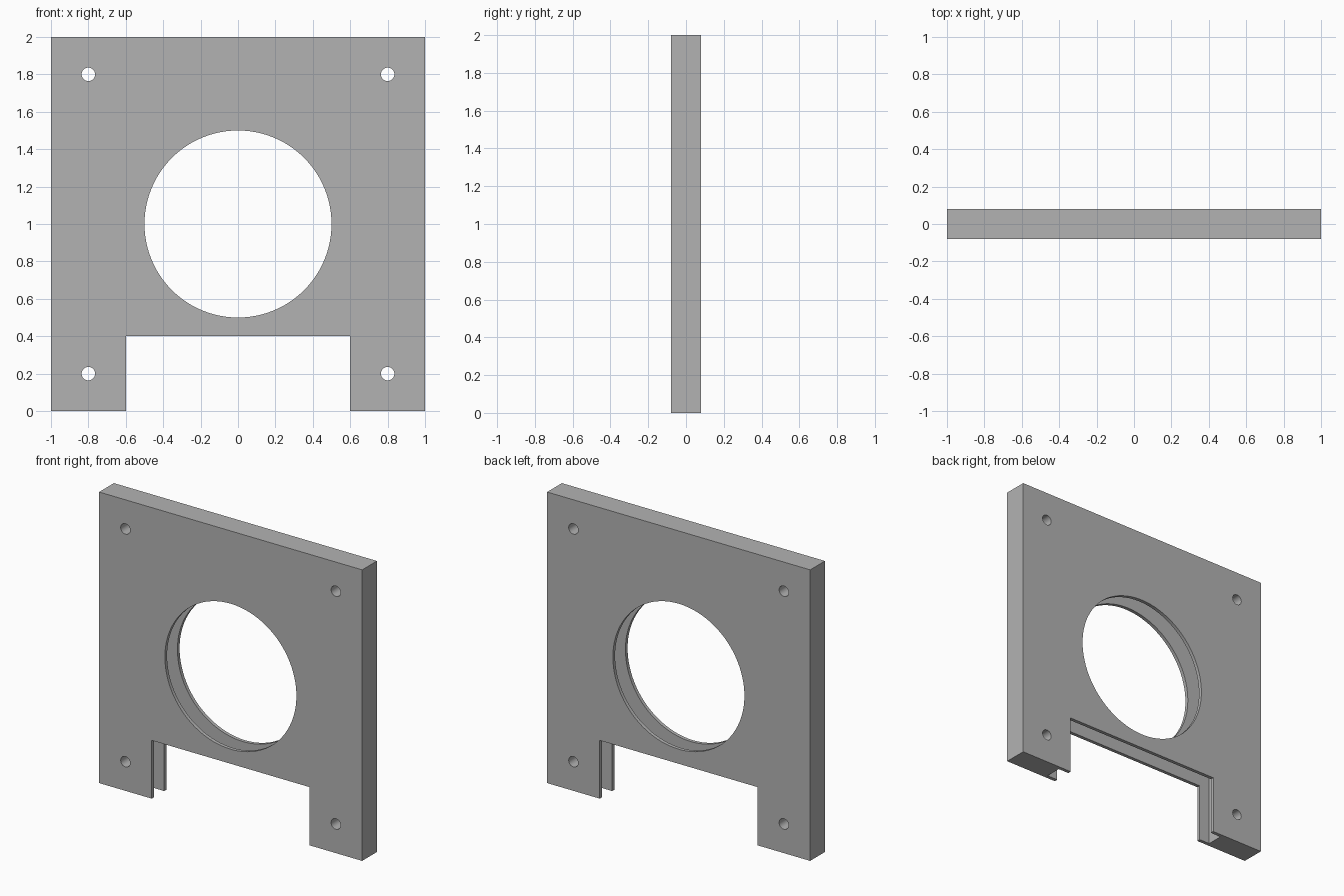
import bpy
import math

old = bpy.data.objects.get("Cube")
if old:
    bpy.data.objects.remove(old, do_unlink=True)

THICK = 0.16
LIP = 0.024          # wall left either side of the slider slot

grey = bpy.data.materials.new("plain grey")
grey.use_nodes = True
grey.diffuse_color = (0.45, 0.45, 0.45, 1)
grey.node_tree.nodes["Principled BSDF"].inputs["Base Color"].default_value = (0.45, 0.45, 0.45, 1)


def box(name, width, depth, bottom, top):
    bpy.ops.mesh.primitive_cube_add(size=1, location=(0, 0, (bottom + top) / 2))
    ob = bpy.context.object
    ob.name = name
    ob.scale = (width, depth, top - bottom)
    bpy.ops.object.transform_apply(location=True, rotation=False, scale=True)
    return ob


def rod(name, x, z, radius, sides):
    bpy.ops.mesh.primitive_cylinder_add(vertices=sides, radius=radius, depth=1,
                                        location=(x, 0, z), rotation=(math.pi / 2, 0, 0))
    ob = bpy.context.object
    ob.name = name
    return ob


# Square plate
plate = box("gate_body", 2, THICK, 0, 2)
plate.data.materials.append(grey)

# Notch, hidden slider slot, central port and corner screw holes
cutters = [
    box("notch_cutter", 1.2, 1, -0.5, 0.4),
    box("slot_cutter", 1.36, THICK - 2 * LIP, -0.4, 1.6),
    rod("port_cutter", 0, 1, 0.5, 96),
]
for x in (-0.8, 0.8):
    for z in (0.2, 1.8):
        cutters.append(rod("screw_hole_cutter", x, z, 0.036, 32))

bpy.ops.object.select_all(action="DESELECT")
bpy.context.view_layer.objects.active = plate
plate.select_set(True)
for cutter in cutters:
    cutter.hide_render = True
    mod = plate.modifiers.new("cut", "BOOLEAN")
    mod.operation = "DIFFERENCE"
    mod.solver = "EXACT"
    mod.object = cutter
    bpy.ops.object.modifier_apply(modifier=mod.name)
    bpy.data.objects.remove(cutter, do_unlink=True)

# Smooth bores, crisp edges
bpy.ops.object.shade_smooth_by_angle(angle=math.radians(30))
